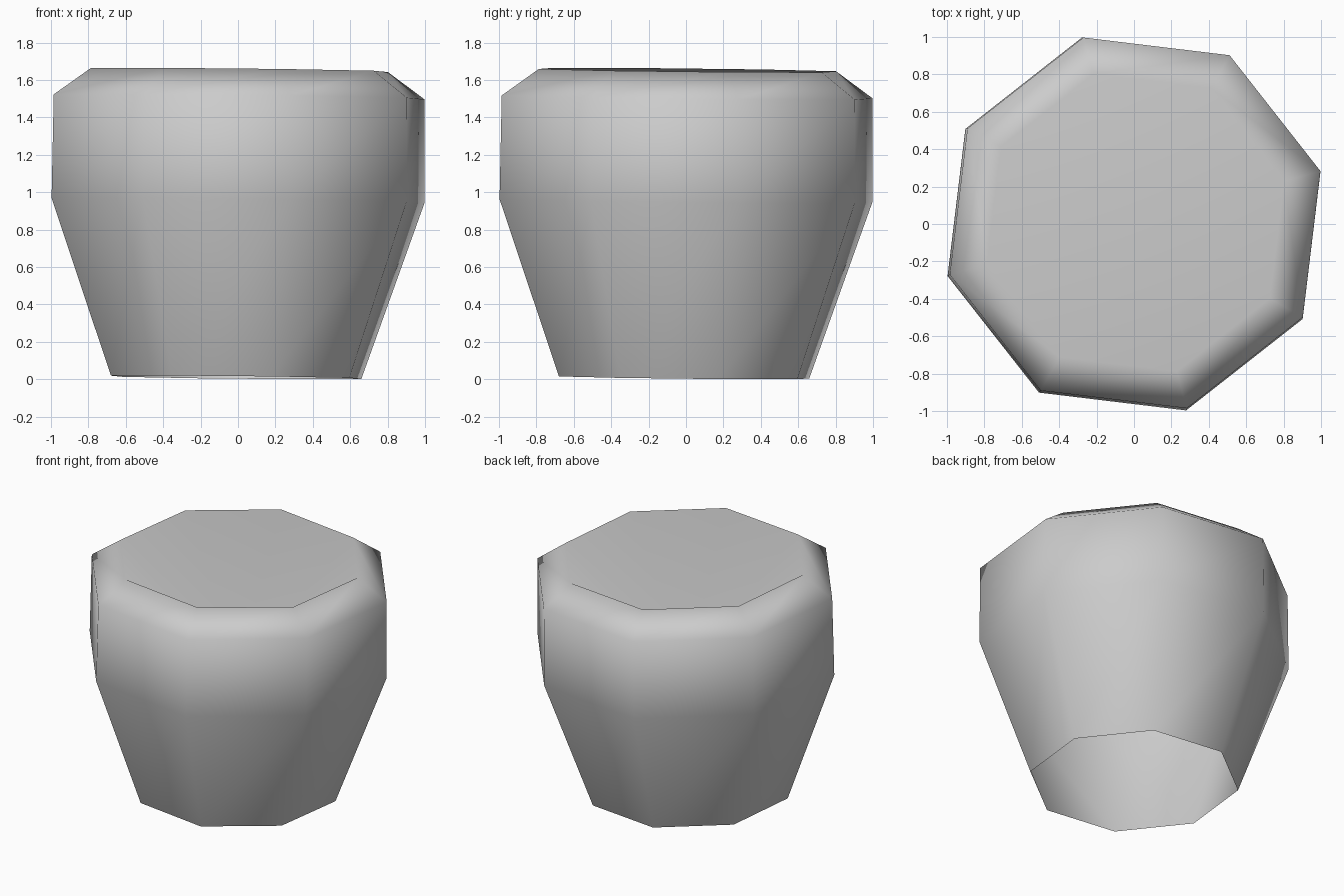
import bpy, bmesh
from math import cos, sin, pi, radians
from mathutils import Matrix

if "Cube" in bpy.data.objects:
    bpy.data.objects.remove(bpy.data.objects["Cube"])

# Plain grey material
grey = bpy.data.materials.new("grey")
grey.use_nodes = True
colour = (0.6, 0.6, 0.6, 1)
grey.diffuse_color = colour
grey.node_tree.nodes["Principled BSDF"].inputs["Base Color"].default_value = colour

SIDES = 8
TURN = radians(15.6)
# (radius, height) from the open foot up to the rim
PROFILE = [(0.695, 0), (1.035, 0.945), (1.029, 1.5), (0.825, 1.643)]
HOLLOW_DEPTH = 0.8

# Tapered octagonal body with a bevelled shoulder and an open foot
bm = bmesh.new()
rings = []
for r, z in PROFILE:
    angles = [TURN + 2 * pi * i / SIDES for i in range(SIDES)]
    rings.append([bm.verts.new((r * cos(a), r * sin(a), z)) for a in angles])
for low, high in zip(rings, rings[1:]):
    for i in range(SIDES):
        j = (i + 1) % SIDES
        bm.faces.new((low[i], low[j], high[j], high[i]))

# Hollow sinking from the rim to the middle
rim = rings[-1]
middle = bm.verts.new((0, 0, PROFILE[-1][1] - HOLLOW_DEPTH))
for i in range(SIDES):
    bm.faces.new((rim[i], rim[(i + 1) % SIDES], middle))

# Slight lean, then rest on the ground
lean = Matrix.Rotation(0.015, 4, (-1, 1, 0))
bmesh.ops.transform(bm, matrix=lean, verts=bm.verts)
lowest = min(v.co.z for v in bm.verts)
bmesh.ops.translate(bm, vec=(-0.01, -0.01, -lowest), verts=bm.verts)
for f in bm.faces:
    f.smooth = True

mesh = bpy.data.meshes.new("octagonal_pot")
bm.to_mesh(mesh)
bm.free()
mesh.materials.append(grey)
pot = bpy.data.objects.new("octagonal_pot", mesh)
bpy.context.collection.objects.link(pot)
